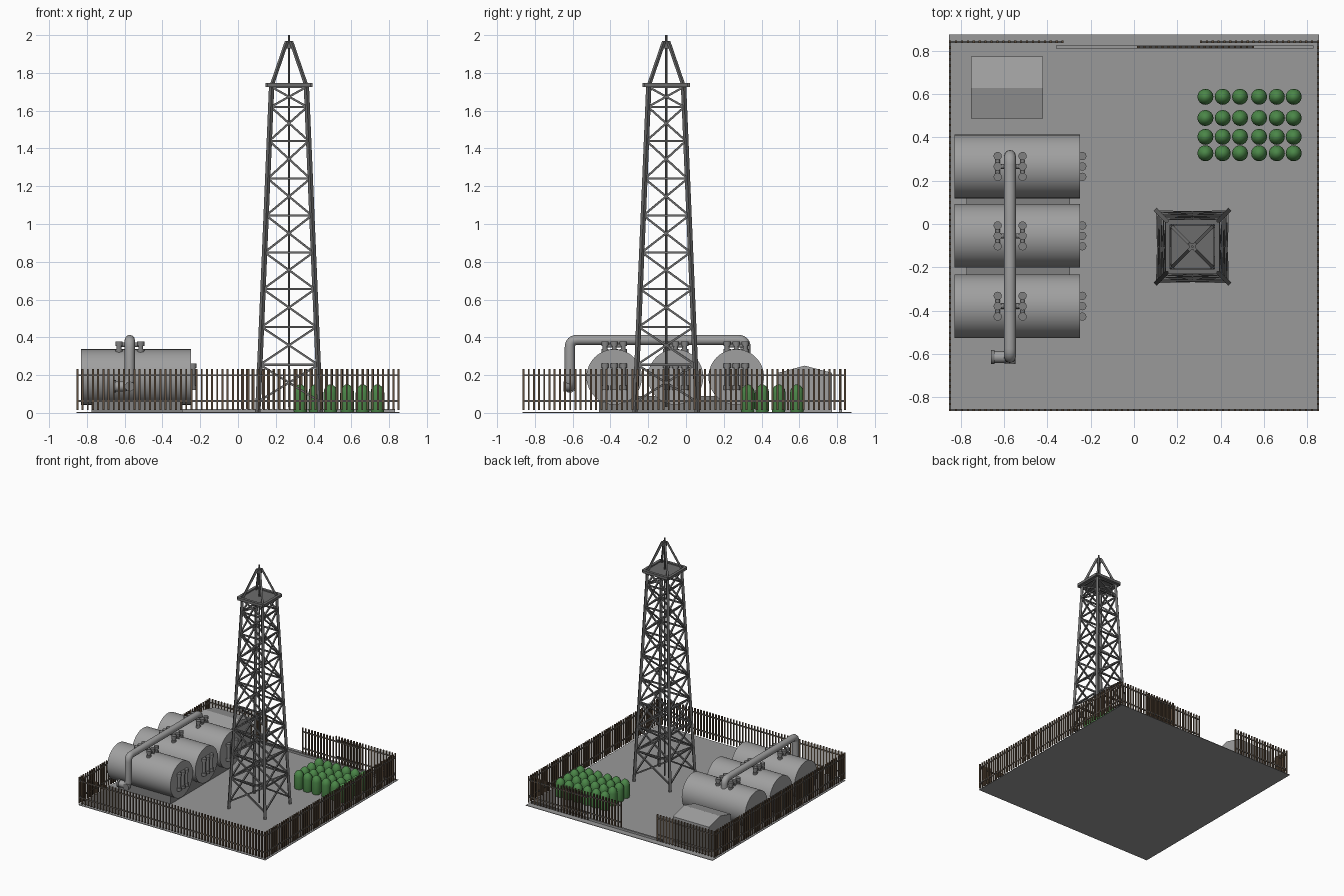
import bpy, bmesh, math
from mathutils import Vector, Matrix

if "Cube" in bpy.data.objects:
    bpy.data.objects.remove(bpy.data.objects["Cube"])


def material(name, rgb):
    m = bpy.data.materials.new(name)
    m.diffuse_color = (*rgb, 1)
    m.use_nodes = True
    m.node_tree.nodes["Principled BSDF"].inputs["Base Color"].default_value = m.diffuse_color
    return m


CONCRETE = material("concrete_grey", (0.32, 0.32, 0.32))
TANK = material("tank_grey", (0.35, 0.35, 0.35))
STEEL = material("dark_steel", (0.15, 0.15, 0.15))
FITTING = material("fitting_grey", (0.22, 0.22, 0.22))
BROWN = material("rusty_brown", (0.12, 0.08, 0.05))
GREEN = material("barrel_green", (0.07, 0.24, 0.065))


def finish(name, bm, mat, smooth=False):
    me = bpy.data.meshes.new(name)
    bmesh.ops.recalc_face_normals(bm, faces=bm.faces)
    bm.to_mesh(me)
    bm.free()
    me.materials.append(mat)
    ob = bpy.data.objects.new(name, me)
    bpy.context.collection.objects.link(ob)
    if smooth:
        bpy.context.view_layer.objects.active = ob
        ob.select_set(True)
        bpy.ops.object.shade_smooth_by_angle(angle=math.radians(40))
        ob.select_set(False)
    return ob


def box(bm, x0, x1, y0, y1, z0, z1):
    m = Matrix.Translation(((x0 + x1) / 2, (y0 + y1) / 2, (z0 + z1) / 2))
    bmesh.ops.create_cube(bm, size=1, matrix=m @ Matrix.Diagonal((x1 - x0, y1 - y0, z1 - z0, 1)))


def beam_matrix(a, b):
    d = b - a
    return Matrix.Translation((a + b) / 2) @ d.to_track_quat('Z', 'Y').to_matrix().to_4x4()


def beam(bm, a, b, w):
    a, b = Vector(a), Vector(b)
    bmesh.ops.create_cube(bm, size=1, matrix=beam_matrix(a, b) @ Matrix.Diagonal((w, w, (b - a).length, 1)))


def rod(bm, a, b, r, r2=None, n=16):
    a, b = Vector(a), Vector(b)
    bmesh.ops.create_cone(bm, cap_ends=True, segments=n, radius1=r, radius2=r if r2 is None else r2,
                          depth=(b - a).length, matrix=beam_matrix(a, b))


# Ground sheet and sliding gate track
bm = bmesh.new()
box(bm, -0.855, 0.855, -0.865, 0.875, 0, 0.004)
finish("ground", bm, CONCRETE)
bm = bmesh.new()
box(bm, -0.36, 0.83, 0.81, 0.825, 0, 0.02)
finish("gate_track", bm, CONCRETE)


# Picket fences: pickets plus two rails
def fence(name, a, b):
    a, b = Vector((*a, 0)), Vector((*b, 0))
    n = round((b - a).length / 0.0275)
    bm = bmesh.new()
    for i in range(n + 1):
        p = a.lerp(b, i / n)
        box(bm, p.x - .005, p.x + .005, p.y - .005, p.y + .005, 0.015, 0.232)
    finish(name + "_pickets", bm, BROWN)
    bm = bmesh.new()
    for z in (0.063, 0.2):
        beam(bm, a + Vector((0, 0, z)), b + Vector((0, 0, z)), 0.009)
    finish(name + "_rails", bm, STEEL)


fence("front_fence", (-0.85, -0.86), (0.85, -0.86))
fence("left_fence", (-0.85, -0.86), (-0.85, 0.842))
fence("right_fence", (0.85, -0.86), (0.85, 0.842))
fence("back_left_fence", (-0.85, 0.842), (-0.33, 0.842))
fence("back_right_fence", (0.31, 0.842), (0.85, 0.842))
fence("sliding_gate", (0.02, 0.818), (0.55, 0.818))

# Derrick: four tapering legs with crossed bracing on each side
CX, CY, Z0, Z1 = 0.27, -0.105, 0.004, 1.73
CORNERS = [(-1, -1), (1, -1), (1, 1), (-1, 1)]


def corner(i, z):
    h = 0.165 + (0.092 - 0.165) * (z - Z0) / (Z1 - Z0)
    sx, sy = CORNERS[i % 4]
    return (CX + sx * h, CY + sy * h, z)


levels = [0.06, 0.255, 0.455, 0.655, 0.85, 1.045, 1.24, 1.44, 1.62, 1.725]
legs, braces = bmesh.new(), bmesh.new()
for i in range(4):
    beam(legs, corner(i, Z0), corner(i, Z1), 0.02)
    for lo, hi in zip(levels, levels[1:]):
        beam(braces, corner(i, hi), corner(i + 1, hi), 0.011)
        beam(braces, corner(i, lo), corner(i + 1, hi), 0.011)
        beam(braces, corner(i + 1, lo), corner(i, hi), 0.011)
finish("derrick_legs", legs, STEEL)
finish("derrick_braces", braces, STEEL)

# Derrick top platform, pyramid head and centre pole
bm = bmesh.new()
box(bm, CX - 0.1, CX + 0.1, CY - 0.1, CY + 0.1, 1.728, 1.738)
for i in range(4):
    (ax, ay), (bx, by) = CORNERS[i], CORNERS[(i + 1) % 4]
    beam(bm, (CX + ax * .114, CY + ay * .114, 1.735), (CX + bx * .114, CY + by * .114, 1.735), 0.022)
finish("derrick_platform", bm, STEEL)
bm = bmesh.new()
for sx, sy in CORNERS:
    beam(bm, (CX + sx * .09, CY + sy * .09, 1.738), (CX + sx * .012, CY + sy * .012, 1.965), 0.015)
box(bm, CX - .014, CX + .014, CY - .014, CY + .014, 1.93, 1.97)
finish("derrick_head", bm, STEEL)
bm = bmesh.new()
rod(bm, (CX, CY, 0.03), (CX, CY, 2.0), 0.006, n=8)
finish("derrick_pole", bm, STEEL)

# Storage tanks on a shared saddle block, with fittings on end and top
bm = bmesh.new()
box(bm, -0.775, -0.295, -0.46, 0.345, 0.004, 0.09)
finish("tank_saddle", bm, FITTING)


def triple_fitting(bm, x, y, z0, z1):
    for dy in (-0.048, 0, 0.048):
        rod(bm, (x, y + dy, z0), (x, y + dy, z1), 0.013)
        for z in (z0 + .012, z1 - .012):
            rod(bm, (x, y + dy, z - .012), (x, y + dy, z + .012), 0.019)


TANK_Y = (0.266, -0.055, -0.38)
for k, y in enumerate(TANK_Y, 1):
    bm = bmesh.new()
    rod(bm, (-0.83, y, 0.19), (-0.25, y, 0.19), 0.147, n=48)
    finish(f"tank_{k}", bm, TANK, True)
    bm = bmesh.new()
    triple_fitting(bm, -0.239, y, 0.12, 0.262)
    for x in (-0.63, -0.515):
        triple_fitting(bm, x, y, 0.315, 0.378)
        rod(bm, (x, y - .048, 0.355), (x, y + .048, 0.355), 0.01)
    rod(bm, (-0.63, y, 0.36), (-0.515, y, 0.36), 0.012)
    finish(f"tank_{k}_fittings", bm, FITTING, True)

# Main pipe over the tanks: bevelled curve with rounded elbows
path = [Vector(p) for p in ((-0.573, 0.315, 0.31), (-0.573, 0.315, 0.386), (-0.573, -0.615, 0.386),
                            (-0.573, -0.615, 0.14), (-0.65, -0.615, 0.14))]
pts = [path[0]]
for a, p, b in zip(path, path[1:], path[2:]):
    s, e = p + (a - p).normalized() * .04, p + (b - p).normalized() * .04
    for j in range(7):
        t = j / 6
        pts.append(s * (1 - t) ** 2 + p * 2 * t * (1 - t) + e * t * t)
pts.append(path[-1])
cu = bpy.data.curves.new("main_pipe", 'CURVE')
cu.dimensions = '3D'
cu.bevel_depth, cu.bevel_resolution, cu.use_fill_caps = 0.027, 4, True
sp = cu.splines.new('POLY')
sp.points.add(len(pts) - 1)
for q, v in zip(sp.points, pts):
    q.co = (*v, 1)
    q.radius = 1
sp.use_smooth = True
cu.materials.append(TANK)
bpy.context.collection.objects.link(bpy.data.objects.new("main_pipe", cu))
bm = bmesh.new()
rod(bm, (-0.66, -0.615, 0.14), (-0.645, -0.615, 0.14), 0.033)
rod(bm, (-0.573, -0.648, 0.14), (-0.573, -0.615, 0.14), 0.026)
finish("pipe_flanges", bm, FITTING, True)

# Shed: gabled profile extruded along x
bm = bmesh.new()
prof = [(0.487, 0.004), (0.773, 0.004), (0.773, 0.212), (0.628, 0.25), (0.487, 0.212)]
f = bm.faces.new([bm.verts.new((-0.753, y, z)) for y, z in prof])
ex = bmesh.ops.extrude_face_region(bm, geom=[f])
bmesh.ops.translate(bm, vec=(0.333, 0, 0), verts=[v for v in ex['geom'] if isinstance(v, bmesh.types.BMVert)])
finish("shed", bm, TANK)

# Green barrels with domed tops: one lathe profile per barrel
bm = bmesh.new()
BARREL = [(0.034, 0.004), (0.037, 0.02), (0.037, 0.105), (0.033, 0.125), (0.022, 0.14), (0.009, 0.15)]
for x in (0.33, 0.41, 0.49, 0.578, 0.66, 0.738):
    for y in (0.588, 0.49, 0.403, 0.327):
        rings = [[bm.verts.new((x + r * math.cos(t * math.tau / 16), y + r * math.sin(t * math.tau / 16), z))
                  for t in range(16)] for r, z in BARREL]
        bm.faces.new(rings[0])
        bm.faces.new(rings[-1])
        for a, b in zip(rings, rings[1:]):
            for t in range(16):
                u = (t + 1) % 16
                bm.faces.new((a[t], a[u], b[u], b[t]))
finish("barrels", bm, GREEN, True)
